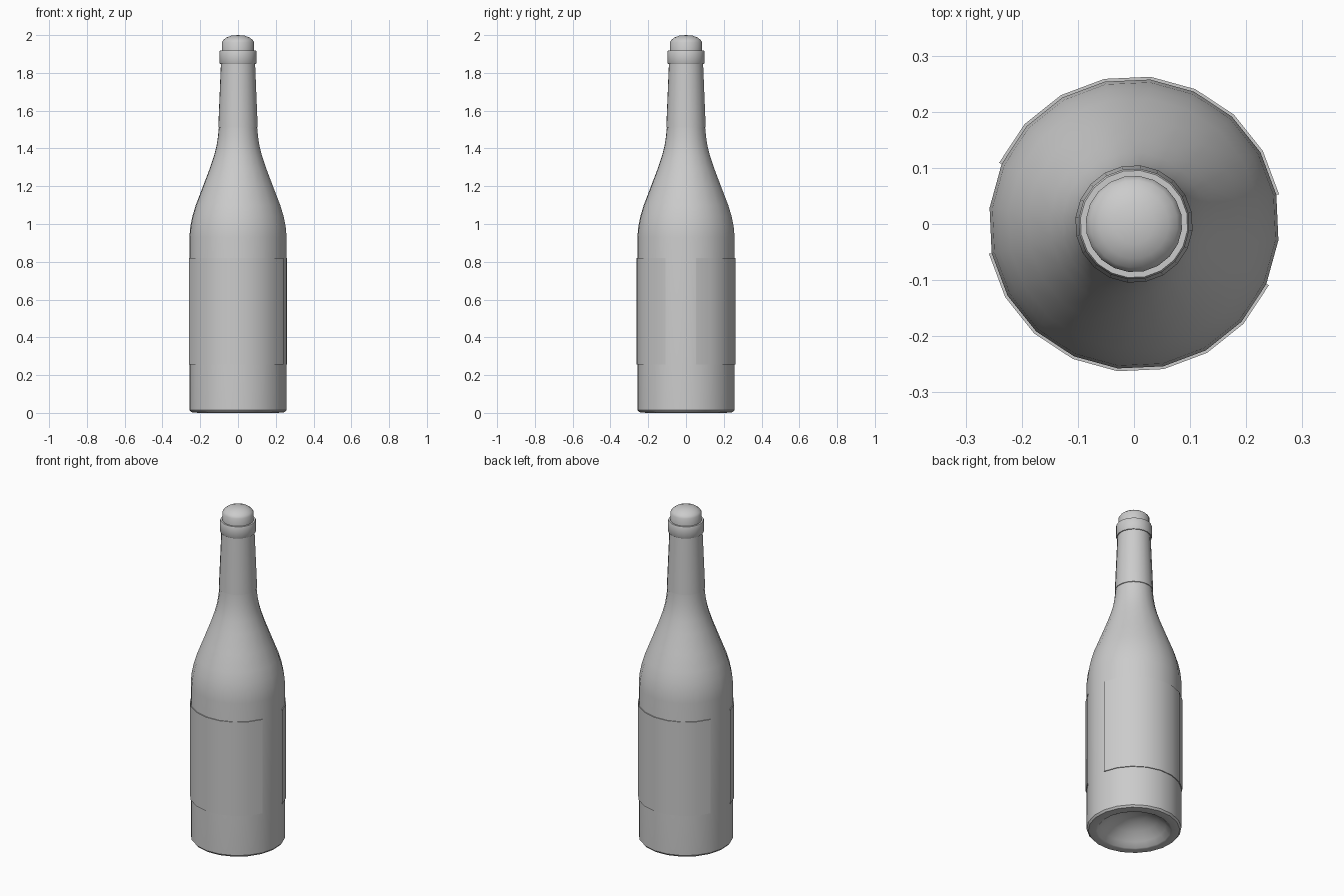
import bpy
import bmesh
from math import radians, cos, sin

if "Cube" in bpy.data.objects:
    bpy.data.objects.remove(bpy.data.objects["Cube"])

SIDES = 20
STEP = 360 / SIDES
OFFSET = 11.6


def revolve(name, profile, start=0, count=SIDES, angle=35):
    """Turn an (r, z) profile about z; a partial count leaves an open strip."""
    full = count == SIDES
    bm = bmesh.new()
    cols = []
    poles = {}
    for i in range(count if full else count + 1):
        a = radians(OFFSET + (start + i) * STEP)
        col = []
        for k, (r, z) in enumerate(profile):
            if r == 0:
                if k not in poles:
                    poles[k] = bm.verts.new((0, 0, z))
                col.append(poles[k])
            else:
                col.append(bm.verts.new((r * cos(a), r * sin(a), z)))
        cols.append(col)
    for i in range(count):
        a, b = cols[i], cols[(i + 1) % len(cols)]
        for k in range(len(profile) - 1):
            quad = [a[k], b[k], b[k + 1], a[k + 1]]
            bm.faces.new(list(dict.fromkeys(quad)))
    mesh = bpy.data.meshes.new(name)
    bm.to_mesh(mesh)
    bm.free()
    ob = bpy.data.objects.new(name, mesh)
    bpy.context.collection.objects.link(ob)
    bpy.context.view_layer.objects.active = ob
    ob.select_set(True)
    bpy.ops.object.shade_smooth_by_angle(angle=radians(angle))
    ob.select_set(False)
    return ob


# Glass bottle with a hollow punt underneath
revolve("bottle", [
    (0, 0.11), (0.07, 0.10), (0.13, 0.07), (0.175, 0.03), (0.2, 0.004),
    (0.21, 0), (0.25, 0.004), (0.259, 0.015), (0.259, 0.93),
    (0.254, 0.985), (0.243, 1.04), (0.225, 1.1), (0.19, 1.19),
    (0.15, 1.295), (0.128, 1.36), (0.115, 1.41), (0.107, 1.46),
    (0.102, 1.51), (0.087, 1.86), (0.082, 1.92)])

# Foil sleeve, with the lip ring at the mouth
revolve("neck_foil", [
    (0.101, 1.51), (0.105, 1.512), (0.091, 1.85)])
revolve("lip_ring", [
    (0.087, 1.848), (0.096, 1.848), (0.099, 1.853), (0.099, 1.912),
    (0.096, 1.918), (0.082, 1.918)])

# Domed stopper
revolve("stopper", [
    (0.086, 1.91), (0.086, 1.963), (0.078, 1.975), (0.062, 1.987),
    (0.036, 1.997), (0, 2.0)], angle=50)

# Two wrapped paper labels on opposite sides
for name, start in (("label_back", 0), ("label_front", 10)):
    revolve(name, [
        (0.259, 0.255), (0.264, 0.255), (0.264, 0.82), (0.259, 0.82)],
        start, 8)
